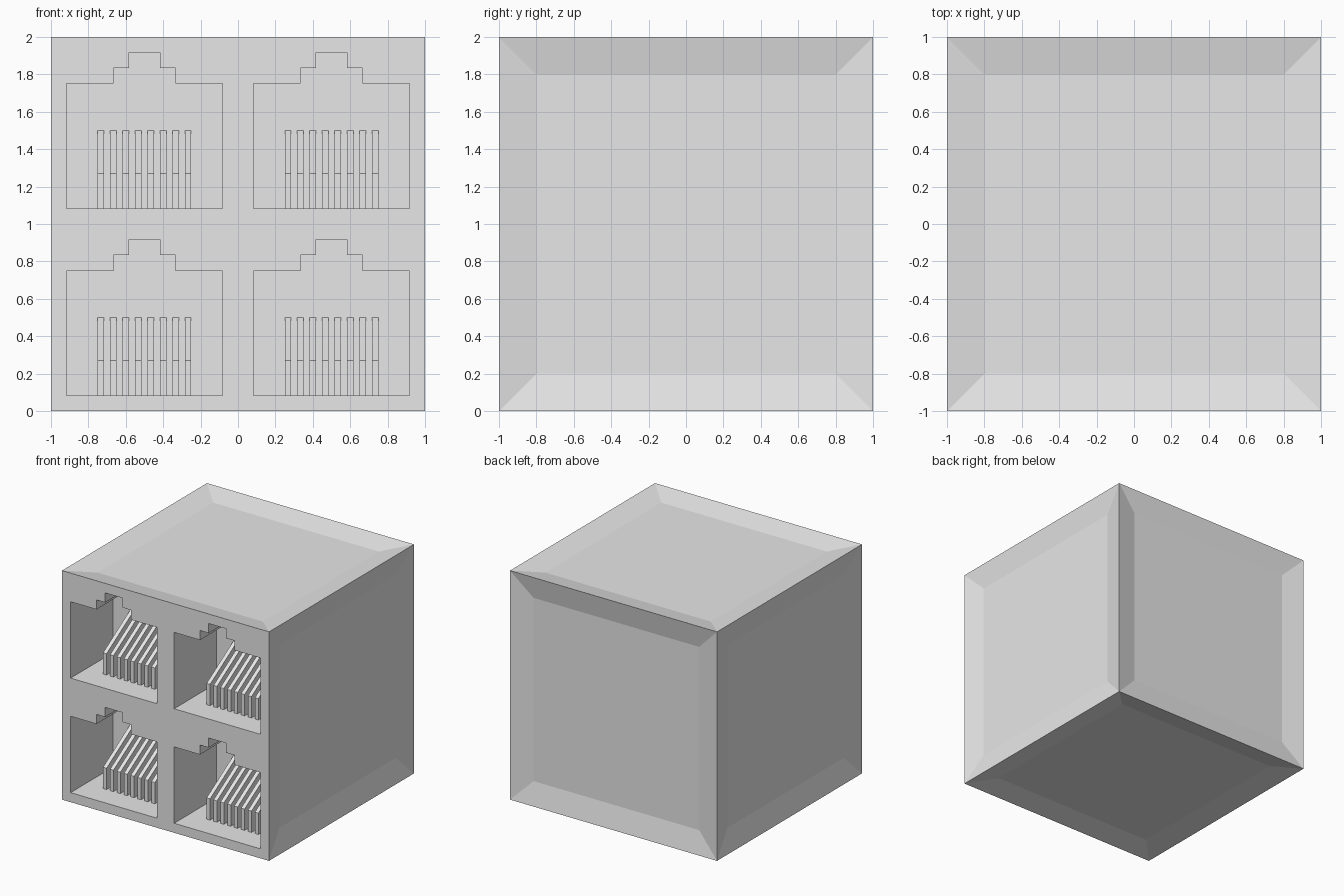
import bpy, bmesh
from mathutils import Vector

if "Cube" in bpy.data.objects:
    bpy.data.objects.remove(bpy.data.objects["Cube"], do_unlink=True)

GREY = (0.8, 0.8, 0.8, 1)
mat = bpy.data.materials.new("light grey")
mat.use_nodes = True
mat.diffuse_color = GREY
mat.node_tree.nodes["Principled BSDF"].inputs["Base Color"].default_value = GREY

U = 1 / 12                      # layout module of the sockets
FRONT, BACK = -1, -1 + 7 * U    # socket mouth and socket rear wall
CENTRES = [(x, z) for z in (0, 1) for x in (-0.5, 0.5)]


def prism(bm, outline, sweep):
    """Sweep a closed outline along a vector into a solid."""
    face = bm.faces.new([bm.verts.new(p) for p in outline])
    new = bmesh.ops.extrude_face_region(bm, geom=[face])["geom"]
    verts = [v for v in new if isinstance(v, bmesh.types.BMVert)]
    bmesh.ops.translate(bm, verts=verts, vec=Vector(sweep))


def finish(bm, name):
    bmesh.ops.recalc_face_normals(bm, faces=bm.faces[:])
    mesh = bpy.data.meshes.new(name)
    bm.to_mesh(mesh)
    bm.free()
    mesh.materials.append(mat)
    obj = bpy.data.objects.new(name, mesh)
    bpy.context.collection.objects.link(obj)
    return obj


# Housing: a cube with a shallow recessed panel on every side but the front
bm = bmesh.new()
bmesh.ops.create_cube(bm, size=2)
bmesh.ops.translate(bm, verts=bm.verts[:], vec=(0, 0, 1))
bm.normal_update()
bmesh.ops.inset_individual(bm, faces=[f for f in bm.faces if f.normal.y > -0.5],
                           thickness=0.2, depth=-0.04, use_even_offset=True)
housing = finish(bm, "housing")

# Sockets: stepped openings cut into the front
half = [(5, 1), (5, 9), (2, 9), (2, 10), (1, 10), (1, 11)]
steps = half + [(-x, z) for x, z in reversed(half)]
bm = bmesh.new()
for cx, cz in CENTRES:
    prism(bm, [(cx + x * U, FRONT - 0.1, cz + z * U) for x, z in steps],
          (0, BACK - FRONT + 0.1, 0))
cutter = finish(bm, "socket_cutter")
cutter.hide_render = True

cut = housing.modifiers.new("sockets", "BOOLEAN")
cut.operation = "DIFFERENCE"
cut.solver = "EXACT"
cut.object = cutter
bpy.context.view_layer.objects.active = housing
bpy.ops.object.modifier_apply(modifier=cut.name)
bpy.data.objects.remove(cutter, do_unlink=True)

# Contact pins: eight sloped wedges standing in each socket
PINS, PITCH, WIDTH = 8, 1 / 15, 1 / 30
side = [(-0.79, U), (-0.79, 0.27), (BACK, 0.5), (BACK, U)]
for number, (cx, cz) in enumerate(CENTRES, 1):
    bm = bmesh.new()
    # the row is centred on the socket
    start = cx - ((PINS - 1) * PITCH + WIDTH) / 2
    for i in range(PINS):
        prism(bm, [(start + i * PITCH, y, cz + z) for y, z in side], (WIDTH, 0, 0))
    finish(bm, f"contact_pins_{number}")
